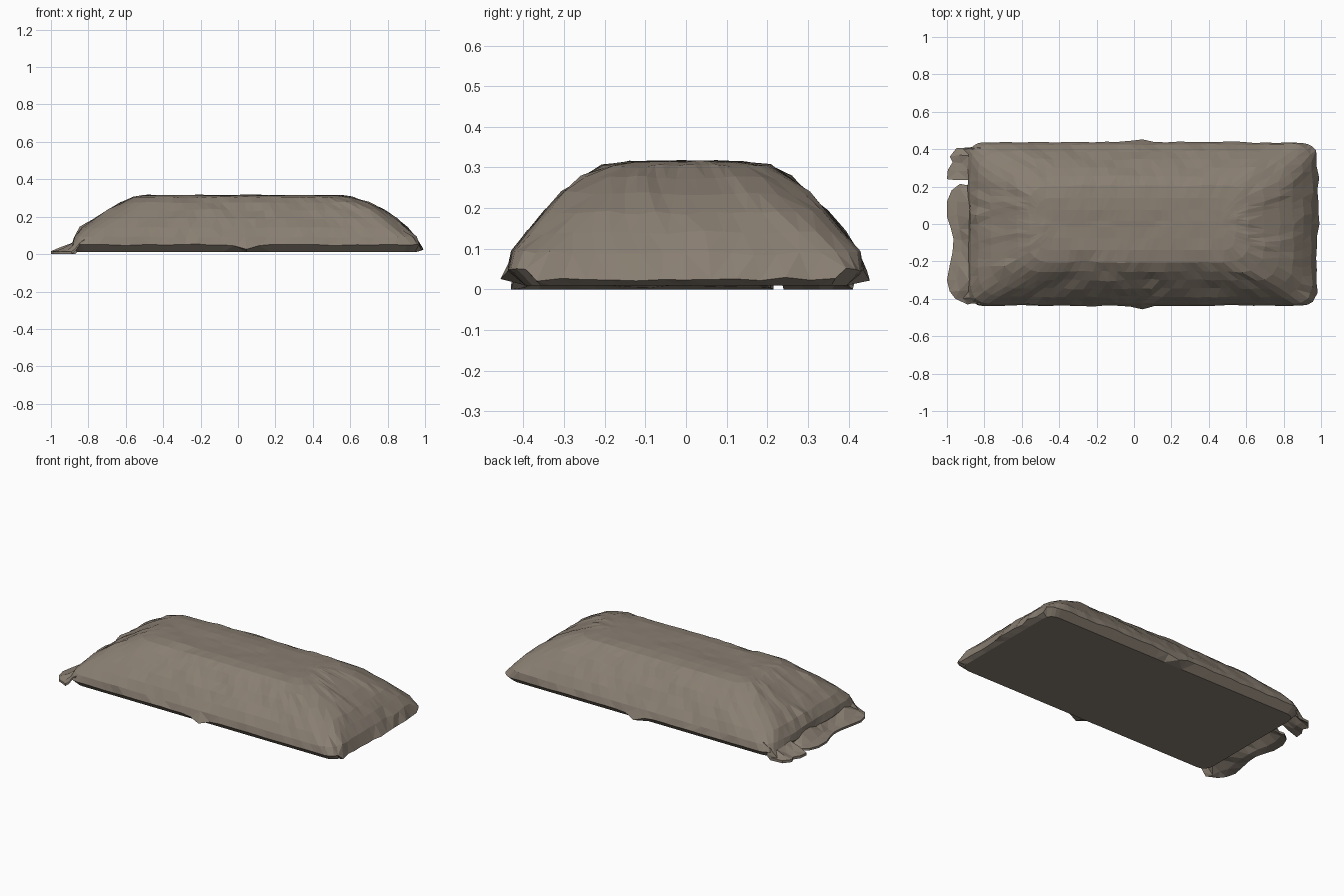
import bpy, bmesh, math, random
from mathutils import Vector, noise

if "Cube" in bpy.data.objects:
    bpy.data.objects.remove(bpy.data.objects["Cube"])

random.seed(4)
cloth = bpy.data.materials.new("dusty brown cloth")
cloth.diffuse_color = (0.25, 0.21, 0.168, 1)
cloth.use_nodes = True
cloth.node_tree.nodes["Principled BSDF"].inputs["Base Color"].default_value = cloth.diffuse_color


def finish(bm, name):
    bmesh.ops.triangulate(bm, faces=bm.faces[:], quad_method='SHORT_EDGE')
    bmesh.ops.recalc_face_normals(bm, faces=bm.faces[:])
    me = bpy.data.meshes.new(name)
    bm.to_mesh(me)
    bm.free()
    me.materials.append(cloth)
    ob = bpy.data.objects.new(name, me)
    bpy.context.collection.objects.link(ob)
    return ob


def rounded_rect(xl, xr, y, r, nx=26, ny=12, nc=4):
    """Evenly matched points round a rectangle, starting at the front left."""
    corners = [(xl + r, -y + r, 180), (xr - r, -y + r, 270),
               (xr - r, y - r, 0), (xl + r, y - r, 90)]
    pts = []
    for k, (cx, cy, a0) in enumerate(corners):
        for i in range(nc + 1):
            a = math.radians(a0 + 90 * i / nc)
            pts.append(Vector((cx + r * math.cos(a), cy + r * math.sin(a), 0)))
        a = math.radians(a0 + 90)
        start = pts[-1].copy()
        nxt = corners[(k + 1) % 4]
        end = Vector((nxt[0] + r * math.cos(a), nxt[1] + r * math.sin(a), 0))
        n = nx if k % 2 == 0 else ny
        pts += [start.lerp(end, i / n) for i in range(1, n)]
    return pts


# sack body: stacked outlines (left x, right x, half width, z, corner radius)
layers = [(-0.86, 0.95, 0.395, 0.010, 0.06), (-0.88, 0.972, 0.437, 0.050, 0.07),
          (-0.87, 0.945, 0.425, 0.090, 0.09), (-0.83, 0.90, 0.388, 0.140, 0.11),
          (-0.76, 0.845, 0.345, 0.190, 0.12), (-0.685, 0.775, 0.300, 0.235, 0.12),
          (-0.62, 0.69, 0.255, 0.275, 0.11), (-0.555, 0.605, 0.205, 0.305, 0.09),
          (-0.51, 0.54, 0.140, 0.314, 0.06), (-0.47, 0.49, 0.075, 0.316, 0.035),
          (-0.44, 0.46, 0.015, 0.315, 0.007)]
bm = bmesh.new()
rings = []
for k, (xl, xr, hw, z, r) in enumerate(layers):
    ring = []
    for p in rounded_rect(xl, xr, hw, r):
        p.z = z
        if k:
            # wrinkles run along the sack
            n1 = noise.noise(Vector((p.x * 5, p.y * 14, z * 14)))
            n2 = noise.noise(Vector((p.x * 13 + 7, p.y * 24, z * 24)))
            end = min(p.x - xl, xr - p.x) < 0.03
            amp = 0.5 if k > 7 else 1
            side = math.copysign(1, p.y)
            p.z += amp * (0.006 * n1 + 0.006 * n2)
            if end:
                p.x += math.copysign(0.012 * n1 + 0.016 * n2, p.x)
            elif k < 8:
                p.y += side * (0.006 * n1 + 0.006 * n2)
        if k == 1:
            if abs(p.y) < 0.39 and p.x > 0:      # right hem drops to the floor
                p.z -= 0.025
                p.x += random.uniform(-0.005, 0.018)
            bump = math.exp(-((p.x - 0.04) / 0.05) ** 2)   # seam ears
            if abs(p.y) > 0.4:
                p.y += math.copysign(0.016 * bump, p.y)
                p.z -= 0.028 * bump
        ring.append(bm.verts.new(p))
    rings.append(ring)
for a, b in zip(rings, rings[1:]):
    n = len(a)
    for i in range(n):
        j = (i + 1) % n
        bm.faces.new((a[i], a[j], b[j], b[i]))
bm.faces.new(rings[0][::-1])
bm.faces.new(rings[-1])
finish(bm, "sack_body")


def flap(name, tips, x_in, z_in, z_out, thick):
    """Torn hem: strip of cloth from the body out to the given (x, y) tips."""
    bm = bmesh.new()
    rows = []
    for x, y in tips:
        row = []
        for t in (0, 0.35, 0.7, 1):
            xx = x_in + (x - x_in) * t
            zz = z_in + (z_out - z_in) * min(1, t * 1.2)
            zz += random.uniform(-0.008, 0.010) * (t < 1)
            yy = y + random.uniform(-0.008, 0.008) * (t < 1)
            row.append((bm.verts.new((xx, yy, zz + thick)),
                        bm.verts.new((xx, yy, max(0, zz - thick * t)))))
        rows.append(row)
    for a, b in zip(rows, rows[1:]):
        for i in range(3):
            bm.faces.new((a[i][0], a[i + 1][0], b[i + 1][0], b[i][0]))
            bm.faces.new((a[i][1], b[i][1], b[i + 1][1], a[i + 1][1]))
        for i in (0, 3):
            bm.faces.new((a[i][0], b[i][0], b[i][1], a[i][1]))
    for row in (rows[0], rows[-1]):
        for i in range(3):
            bm.faces.new((row[i][0], row[i][1], row[i + 1][1], row[i + 1][0]))
    finish(bm, name)


# loose hems at the left end
flap("long_hem_flap",
     [(-0.89, -0.43), (-0.955, -0.40), (-0.985, -0.36), (-1.0, -0.30), (-0.985, -0.22),
      (-0.97, -0.15), (-0.965, -0.08), (-0.98, -0.02), (-1.0, 0.04), (-1.0, 0.12),
      (-0.975, 0.18), (-0.93, 0.215)], -0.82, 0.075, 0.005, 0.008)
flap("corner_hem_flap",
     [(-1.0, 0.24), (-0.995, 0.29), (-0.97, 0.33), (-0.985, 0.36), (-0.95, 0.405),
      (-0.87, 0.41)], -0.82, 0.085, 0.008, 0.008)
